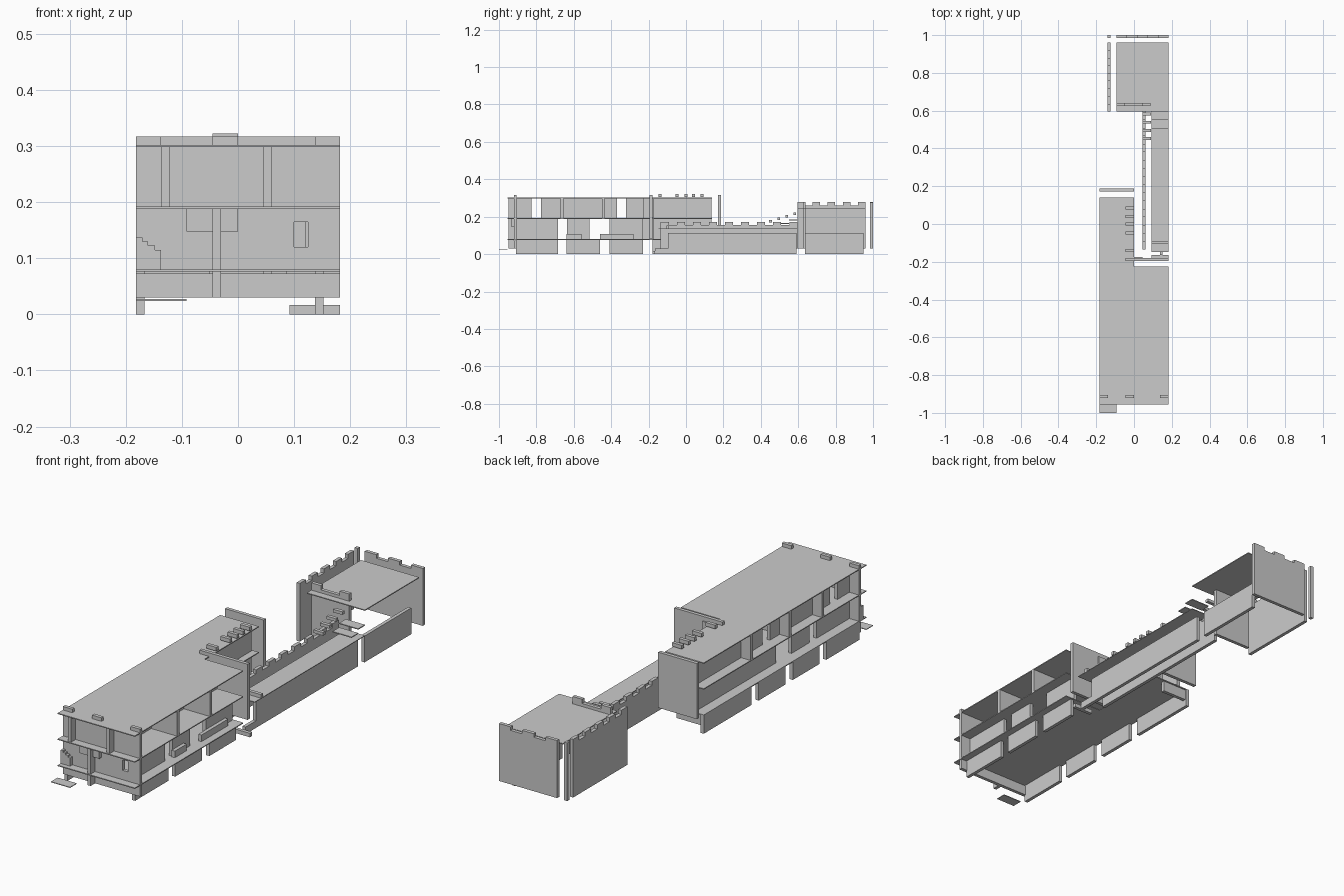
import bpy, bmesh

T = 0.015   # thickness of upright panels
S = 0.004   # thickness of floor sheets
L, R = -0.182, 0.182


def box(name, x0, x1, y0, y1, z0, z1):
    bm = bmesh.new()
    bmesh.ops.create_cube(bm, size=1)
    for v in bm.verts:
        v.co.x = x0 if v.co.x < 0 else x1
        v.co.y = y0 if v.co.y < 0 else y1
        v.co.z = z0 if v.co.z < 0 else z1
    me = bpy.data.meshes.new(name)
    bm.to_mesh(me)
    bm.free()
    ob = bpy.data.objects.new(name, me)
    bpy.context.collection.objects.link(ob)
    return ob


def prism(name, pts, axis, a, b):
    """Extrude a 2D outline along an axis from a to b."""
    place = {'x': lambda p, t: (t, p[0], p[1]),
             'y': lambda p, t: (p[0], t, p[1]),
             'z': lambda p, t: (p[0], p[1], t)}[axis]
    bm = bmesh.new()
    lo = [bm.verts.new(place(p, a)) for p in pts]
    hi = [bm.verts.new(place(p, b)) for p in pts]
    n = len(pts)
    bm.faces.new(lo)
    bm.faces.new(hi)
    for i in range(n):
        j = (i + 1) % n
        bm.faces.new((lo[i], lo[j], hi[j], hi[i]))
    bmesh.ops.recalc_face_normals(bm, faces=bm.faces)
    me = bpy.data.meshes.new(name)
    bm.to_mesh(me)
    bm.free()
    ob = bpy.data.objects.new(name, me)
    bpy.context.collection.objects.link(ob)
    return ob


def battlement(name, axis, at, u0, u1, z0, z_low, z_high, n):
    """Upright panel with n alternating merlons and gaps along its top."""
    pts = [(u0, z0)]
    for i in range(n):
        z = z_high if i % 2 == 0 else z_low
        pts += [(u0 + (u1 - u0) * i / n, z), (u0 + (u1 - u0) * (i + 1) / n, z)]
    pts.append((u1, z0))
    return prism(name, pts, axis, at, at + T)


# Main block: three L-shaped sheets
ell = [(L, -0.955), (R, -0.955), (R, -0.225), (0, -0.225), (0, 0.14), (L, 0.14)]
for name, z in (("lower_floor", 0.076), ("upper_floor", 0.188), ("main_roof", 0.298)):
    prism(name, ell, 'z', z, z + S)

# Front panels, with a window cut as a frame of boxes on the lower floor
box("lower_front_left", L, 0.1, -0.92, -0.905, 0.08, 0.188)
box("lower_front_right", 0.125, R, -0.92, -0.905, 0.08, 0.188)
box("window_sill", 0.1, 0.125, -0.92, -0.905, 0.08, 0.12)
box("window_head", 0.1, 0.125, -0.92, -0.905, 0.165, 0.188)
box("base_front", L, R, -0.92, -0.905, 0.03, 0.073)
box("door_head", -0.092, 0, -0.935, -0.92, 0.148, 0.188)
box("front_buttress", -0.045, -0.03, -0.95, -0.92, 0.03, 0.188)
for x0, x1 in ((L, -0.137), (-0.045, 0), (0.137, R)):
    box("roof_tab", x0, x1, -0.92, -0.905, 0.302, 0.317)
prism("side_stair", [(L, 0.08), (-0.137, 0.08), (-0.137, 0.115), (-0.148, 0.115),
      (-0.148, 0.123), (-0.16, 0.123), (-0.16, 0.13), (-0.17, 0.13),
      (-0.17, 0.137), (L, 0.137)], 'y', -0.935, -0.92)
box("door_step", L, -0.092, -1.0, -0.955, 0.024, 0.027)

# Upper floor: long walls with open bays, and cross walls
for x, end in ((-0.137, 0.135), (0.045, -0.225)):
    for y0, y1 in ((-0.95, -0.825), (-0.775, -0.37), (-0.32, end)):
        box("upper_long_wall", x, x + T, y0, y1, 0.192, 0.298)
for y in (-0.92, -0.67, -0.45, -0.19):
    box("upper_cross_wall_left", L, -0.122, y, y + T, 0.192, 0.298)
    box("upper_cross_wall_mid", -0.122, 0.045, y, y + T, 0.192, 0.298)
    if y < -0.3:
        box("upper_cross_wall_right", 0.06, R, y, y + T, 0.192, 0.298)

# Lower floor walls and sills
for x in (-0.137, 0.12):
    for y0, y1 in ((-0.905, -0.685), (-0.635, -0.515), (-0.41, -0.23)):
        box("lower_long_wall", x, x + T, y0, y1, 0.08, 0.188)
box("lower_rear_wall", -0.137, -0.122, -0.23, 0.135, 0.08, 0.188)
box("rear_arm_lower_wall", -0.045, -0.03, -0.175, 0.135, 0.08, 0.188)
box("rear_arm_upper_wall", -0.045, -0.03, -0.175, 0.135, 0.192, 0.298)
box("window_ledge_front", 0.135, 0.15, -0.64, -0.56, 0.08, 0.108)
box("window_ledge_rear", 0.135, 0.15, -0.46, -0.28, 0.08, 0.108)

# Base panels below the lower floor
for y0, y1 in ((-0.91, -0.685), (-0.64, -0.46), (-0.41, -0.23)):
    box("base_panel_right", 0.137, 0.152, y0, y1, 0, 0.076)
    box("base_panel_left", L, L + T, y0, y1, 0, 0.076)
box("base_panel_left", L, L + T, -0.18, 0.14, 0, 0.076)
box("rear_base", L, -0.05, 0.12, 0.135, 0.03, 0.076)

# Tall end panels of the main block and the row of roof merlons
box("rear_end_panel", L, 0, 0.172, 0.187, 0.08, 0.317)
box("inner_end_panel", -0.045, R, -0.195, -0.18, 0.08, 0.317)
for y in (0.078, 0.033, -0.007, -0.055, -0.147):
    box("roof_merlon", -0.045, 0, y, y + T, 0.306, 0.322)

# Rampart: walkway, low outer wall, crenellated inner wall
box("rampart_walk", 0.092, R, -0.147, 0.595, 0.135, 0.138)
box("rampart_outer_wall", 0.137, 0.152, -0.095, 0.59, 0, 0.112)
battlement("rampart_inner_wall", 'x', 0.045, -0.135, 0.595, 0.03, 0.155, 0.172, 17)
box("walk_kerb", 0.092, R, -0.105, -0.09, 0.138, 0.153)
box("rampart_foot", 0.092, R, -0.18, -0.165, 0, 0.017)
box("rampart_foot_post", 0.137, 0.152, -0.165, -0.095, 0, 0.03)

# Steps climbing from the rampart to the tower
for i in range(4):
    y = 0.445 + 0.043 * i
    box("tower_step", 0.045, 0.09, y, y + T, 0.17 + 0.013 * i, 0.183 + 0.013 * i)
box("landing_low", 0.092, R, 0.505, 0.55, 0.162, 0.166)
box("landing_high", 0.092, R, 0.55, 0.595, 0.18, 0.184)

# Tower
box("tower_roof", -0.092, R, 0.595, 0.96, 0.243, 0.247)
battlement("tower_left_wall", 'x', -0.14, 0.595, 0.96, 0.03, 0.26, 0.278, 9)
battlement("tower_back_wall", 'y', 0.985, -0.092, R, 0.03, 0.26, 0.275, 5)
prism("tower_front_wall", [(-0.092, 0.03), (0.087, 0.03), (0.087, 0.278),
      (0.042, 0.278), (0.042, 0.26), (-0.047, 0.26), (-0.047, 0.278),
      (-0.092, 0.278)], 'y', 0.625, 0.64)
box("tower_corner_post", -0.14, -0.125, 0.985, 1.0, 0.03, 0.278)
box("tower_low_wall", 0.137, 0.152, 0.635, 0.95, 0, 0.112)
